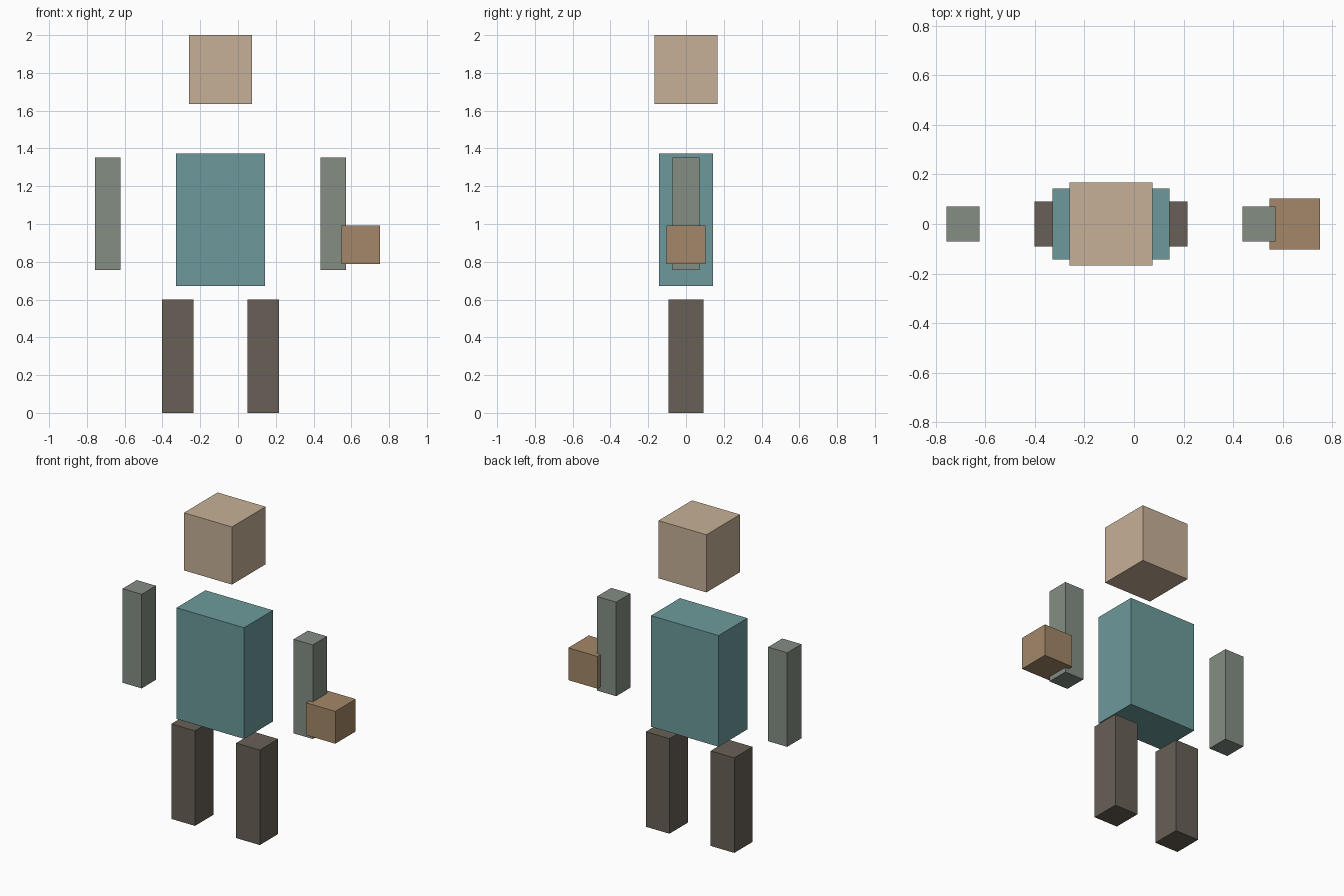
import bpy

# Remove the default cube
default = bpy.data.objects.get("Cube")
if default:
    bpy.data.objects.remove(default, do_unlink=True)


def srgb(r, g, b):
    """Convert 8-bit sRGB to a linear RGBA colour."""
    def lin(c):
        c /= 255
        return c / 12.92 if c <= 0.04045 else ((c + 0.055) / 1.055) ** 2.4
    return (lin(r), lin(g), lin(b), 1.0)


def material(name, rgb):
    mat = bpy.data.materials.new(name)
    colour = srgb(*rgb)
    mat.diffuse_color = colour
    mat.use_nodes = True
    bsdf = next(n for n in mat.node_tree.nodes if n.type == "BSDF_PRINCIPLED")
    bsdf.inputs["Base Color"].default_value = colour
    return mat


def box(name, centre, size, mat):
    bpy.ops.mesh.primitive_cube_add(size=1, location=centre)
    obj = bpy.context.object
    obj.name = obj.data.name = name
    obj.scale = size
    bpy.ops.object.transform_apply(location=False, rotation=False, scale=True)
    obj.data.materials.append(mat)
    return obj


tan = material("tan skin", (198, 176, 151))
teal = material("teal cloth", (109, 154, 155))
grey = material("grey green sleeve", (132, 141, 132))
brown = material("dark brown trousers", (104, 96, 86))
wood = material("light brown crate", (163, 135, 104))

# The body's centre line sits off to one side because of the carried crate
BODY_X = -0.0925

# Head and torso
box("head", (BODY_X, 0, 1.818), (0.335, 0.335, 0.364), tan)
box("torso", (BODY_X, 0, 1.022), (0.472, 0.288, 0.702), teal)

# Paired limbs
for side, sign in (("right", -1), ("left", 1)):
    box(side + "_arm", (BODY_X + sign * 0.5975, 0, 1.054), (0.134, 0.142, 0.594), grey)
    box(side + "_leg", (BODY_X + sign * 0.2265, 0, 0.3), (0.165, 0.183, 0.6), brown)

# Crate held at the left arm
box("carried_crate", (0.649, 0, 0.889), (0.204, 0.204, 0.204), wood)
